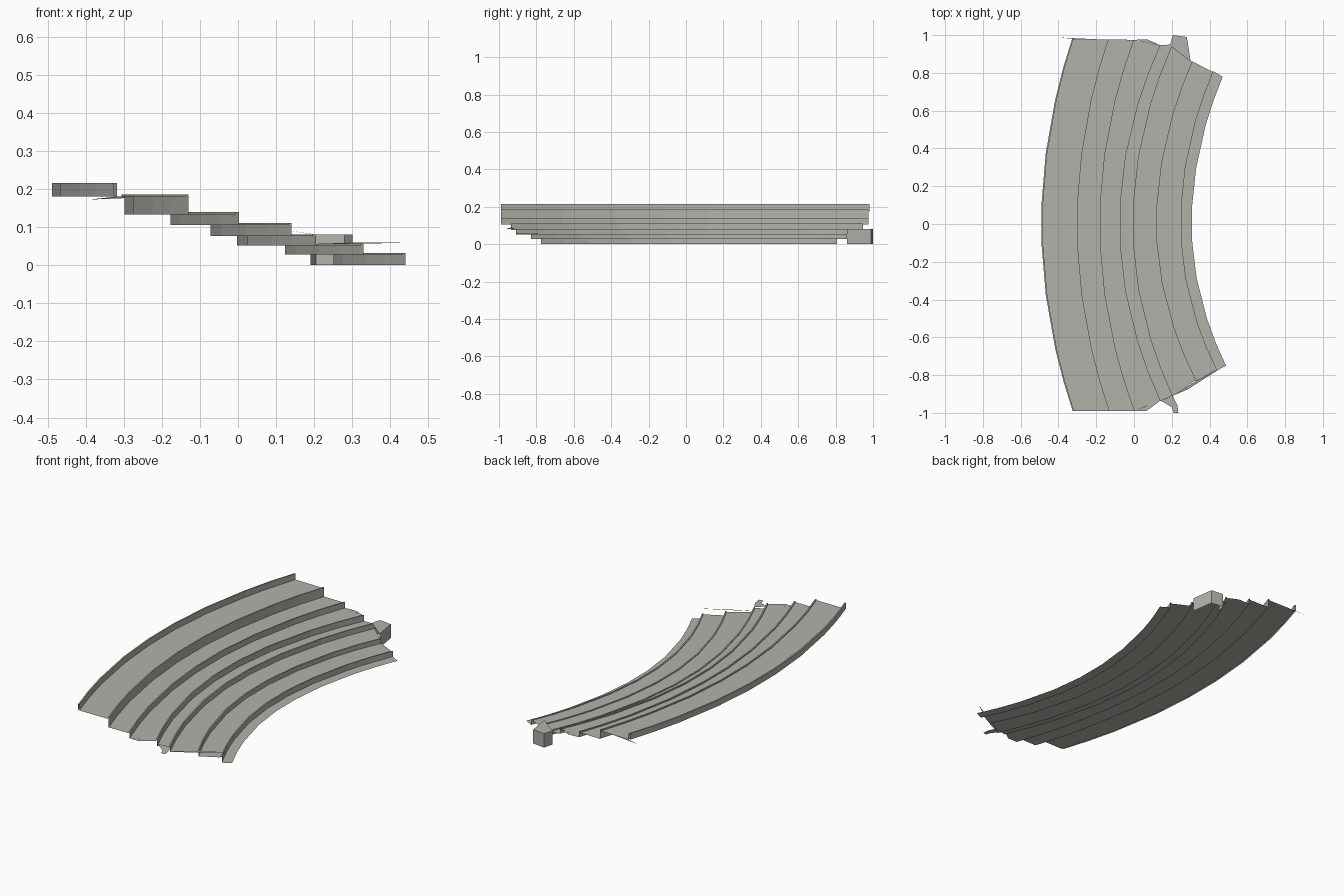
import bpy

stone = bpy.data.materials.new("warm_grey_stone")
stone.diffuse_color = (0.45, 0.45, 0.41, 1)


def make(name, verts, faces):
    me = bpy.data.meshes.new(name)
    me.from_pydata(verts, [], faces)
    me.materials.append(stone)
    ob = bpy.data.objects.new(name, me)
    bpy.context.collection.objects.link(ob)
    return ob


# Curved risers: middle x, (x, y) at back end, (x, y) at front end, top z, foot z
RISERS = [
    (-0.483, (-0.320, 0.980), (-0.317, -0.99), 0.215, 0.180),
    (-0.300, (-0.135, 0.977), (-0.130, -0.99), 0.186, 0.133),
    (-0.180, (0.000, 0.975), (0.003, -0.99), 0.139, 0.105),
    (-0.075, (0.140, 0.947), (0.140, -0.935), 0.111, 0.077),
    (-0.005, (0.205, 0.950), (0.205, -0.91), 0.081, 0.051),
    (0.120, (0.310, 0.860), (0.330, -0.83), 0.055, 0.028),
    (0.248, (0.420, 0.808), (0.440, -0.775), 0.032, 0.000),
]
INNER = (0.305, (0.470, 0.780), (0.487, -0.75))
STATIONS = [-1, -0.84, -0.67, -0.38, -0.12, 0.12, 0.38, 0.67, 0.84, 1]
LIP = 0.008


def point(curve, t):
    xm, back, front = curve[:3]
    xe, ye = back if t > 0 else front
    return xm + (xe - xm) * t * t, ye * abs(t)


# Terraces: one folded sheet, each step with a small raised lip
def section(t):
    pts, tread = [], 0.180
    for r in RISERS:
        x, y = point(r, t)
        top, foot = r[3:]
        pts += [(x - LIP, y, tread), (x - LIP, y, top), (x, y, top), (x, y, foot)]
        tread = foot
    x, y = point(INNER, t)
    return pts + [(x, y, tread)]


rows = [section(t) for t in STATIONS]
n = len(rows[0])
faces = [(j * n + i, j * n + i + 1, (j + 1) * n + i + 1, (j + 1) * n + i)
         for j in range(len(rows) - 1) for i in range(n - 1)]
make("curved_terraces", [p for row in rows for p in row], faces)

# Back end post: top plate with walls dropping to the ground
plan = [(0.19, 0.945), (0.30, 0.86), (0.28, 0.99), (0.205, 1.0)]
verts = [(x, y, z) for z in (0.0, 0.08) for x, y in plan]
make("end_post", verts, [(4, 5, 6, 7), (1, 2, 6, 5), (2, 3, 7, 6), (3, 0, 4, 7)])


# Broken end flaps of the terraces
def flap(name, pts):
    make(name, pts, [tuple(range(len(pts)))])


flap("back_flap", [(0.0, 0.975, 0.105), (0.14, 0.947, 0.105), (0.07, 0.977, 0.105)])
flap("front_flap", [(0.003, -0.99, 0.105), (0.065, -0.99, 0.105),
                    (0.065, -0.94, 0.105), (0.14, -0.935, 0.105)])
flap("front_spur", [(0.14, -0.935, 0.09), (0.2, -0.97, 0.08), (0.21, -1.0, 0.08),
                    (0.235, -1.0, 0.08), (0.23, -0.96, 0.08), (0.205, -0.91, 0.08)])
flap("front_sliver", [(0.205, -0.91, 0.056), (0.285, -0.875, 0.055),
                      (0.47, -0.757, 0.06), (0.33, -0.83, 0.06)])
flap("outer_sliver", [(-0.32, 0.98, 0.18), (-0.2, 0.978, 0.18), (-0.39, 0.987, 0.172)])
